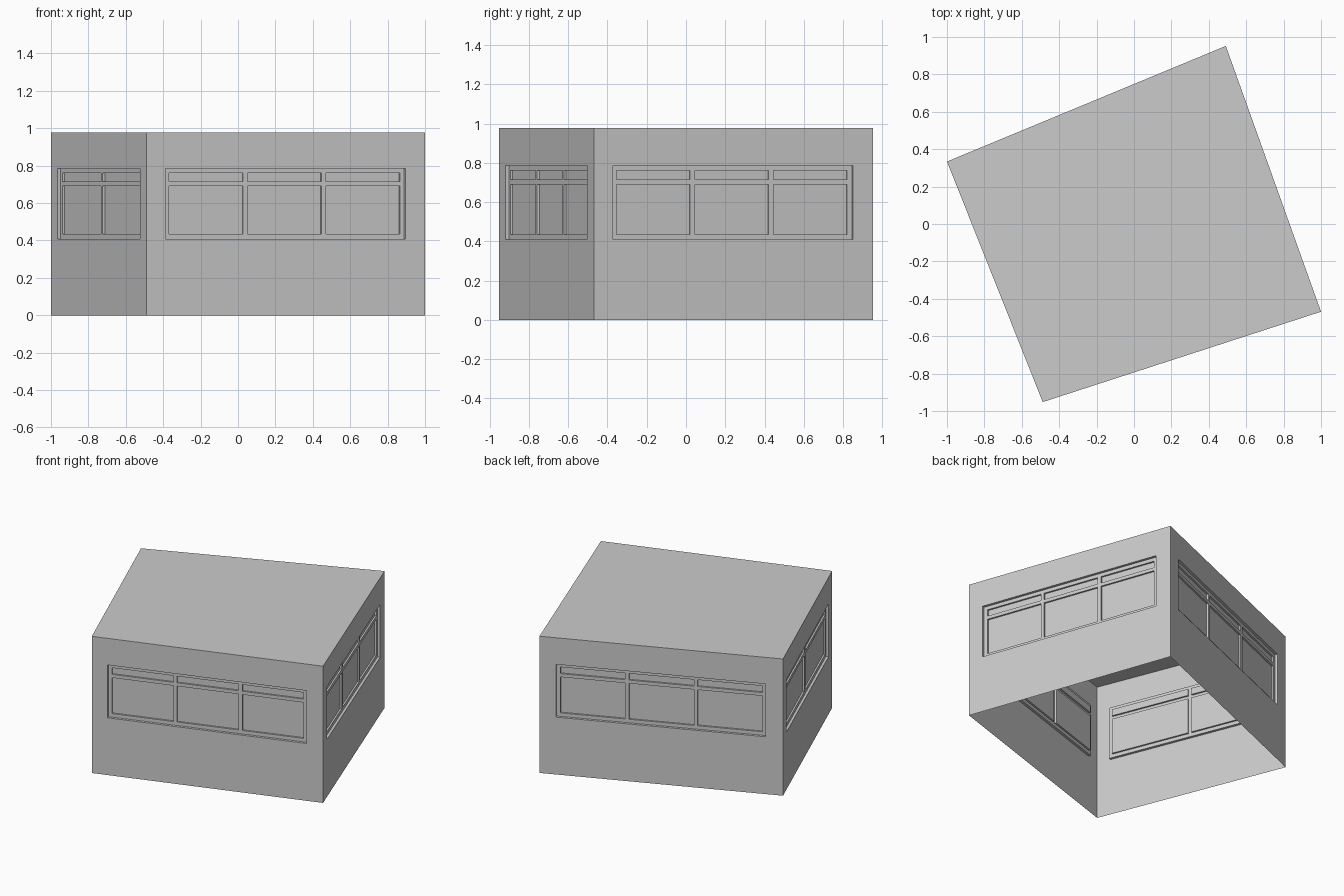
import bpy, bmesh
from mathutils import Vector

if "Cube" in bpy.data.objects:
    bpy.data.objects.remove(bpy.data.objects["Cube"])

H = 0.976                       # building height
CORNERS = [(-1, 0.334), (-0.488, -0.952), (1, -0.469), (0.491, 0.952)]
SILL, HEAD = 0.409, 0.786       # window opening heights
BAR = 0.025                     # frame and mullion width
FRAME_DEPTH, PANE_DEPTH = 0.018, 0.03
Z_BREAKS = [0, SILL, SILL + BAR, 0.69, 0.714, HEAD - BAR, HEAD, H]


def make_object(name, bm):
    bmesh.ops.remove_doubles(bm, verts=bm.verts, dist=1e-5)
    mesh = bpy.data.meshes.new(name)
    bm.to_mesh(mesh)
    bm.free()
    obj = bpy.data.objects.new(name, mesh)
    bpy.context.collection.objects.link(obj)


def window_wall(name, start, end, columns):
    """Thin wall with a stepped recess: wall face, window frame, glass panes."""
    a, b = Vector((*start, 0)), Vector((*end, 0))
    along = (b - a).normalized()
    inward = Vector((-along.y, along.x, 0))
    length = (b - a).length
    left, right = 0.068 * length, 0.929 * length
    pane = (right - left - BAR * (columns + 1)) / columns

    s = [0, left]
    for i in range(columns):
        x = left + BAR + i * (pane + BAR)
        s += [x, x + pane]
    s += [right, length]
    z = Z_BREAKS
    ns, nz = len(s) - 1, len(z) - 1

    def depth(i, j):
        if i in (0, ns - 1) or j in (0, nz - 1):
            return 0
        return PANE_DEPTH if i % 2 == 0 and j % 2 == 0 else FRAME_DEPTH

    bm = bmesh.new()

    def quad(*pts):
        bm.faces.new([bm.verts.new(a + along * u + inward * d + Vector((0, 0, h)))
                      for u, d, h in pts])

    for i in range(ns):
        for j in range(nz):
            d = depth(i, j)
            u0, u1, h0, h1 = s[i], s[i + 1], z[j], z[j + 1]
            quad((u0, d, h0), (u1, d, h0), (u1, d, h1), (u0, d, h1))
            # reveals wherever the next cell sits at another depth
            if i + 1 < ns and (e := depth(i + 1, j)) != d:
                quad((u1, d, h0), (u1, e, h0), (u1, e, h1), (u1, d, h1))
            if j + 1 < nz and (e := depth(i, j + 1)) != d:
                quad((u0, d, h1), (u1, d, h1), (u1, e, h1), (u0, e, h1))
    make_object(name, bm)


# Four walls with strip windows
names = ["left_wall", "front_wall", "right_wall", "back_wall"]
for k, (name, columns) in enumerate(zip(names, [2, 3, 3, 3])):
    window_wall(name, CORNERS[k], CORNERS[(k + 1) % 4], columns)

# Flat roof; the underside is open
roof = bmesh.new()
roof.faces.new([roof.verts.new((x, y, H)) for x, y in CORNERS])
make_object("roof", roof)
